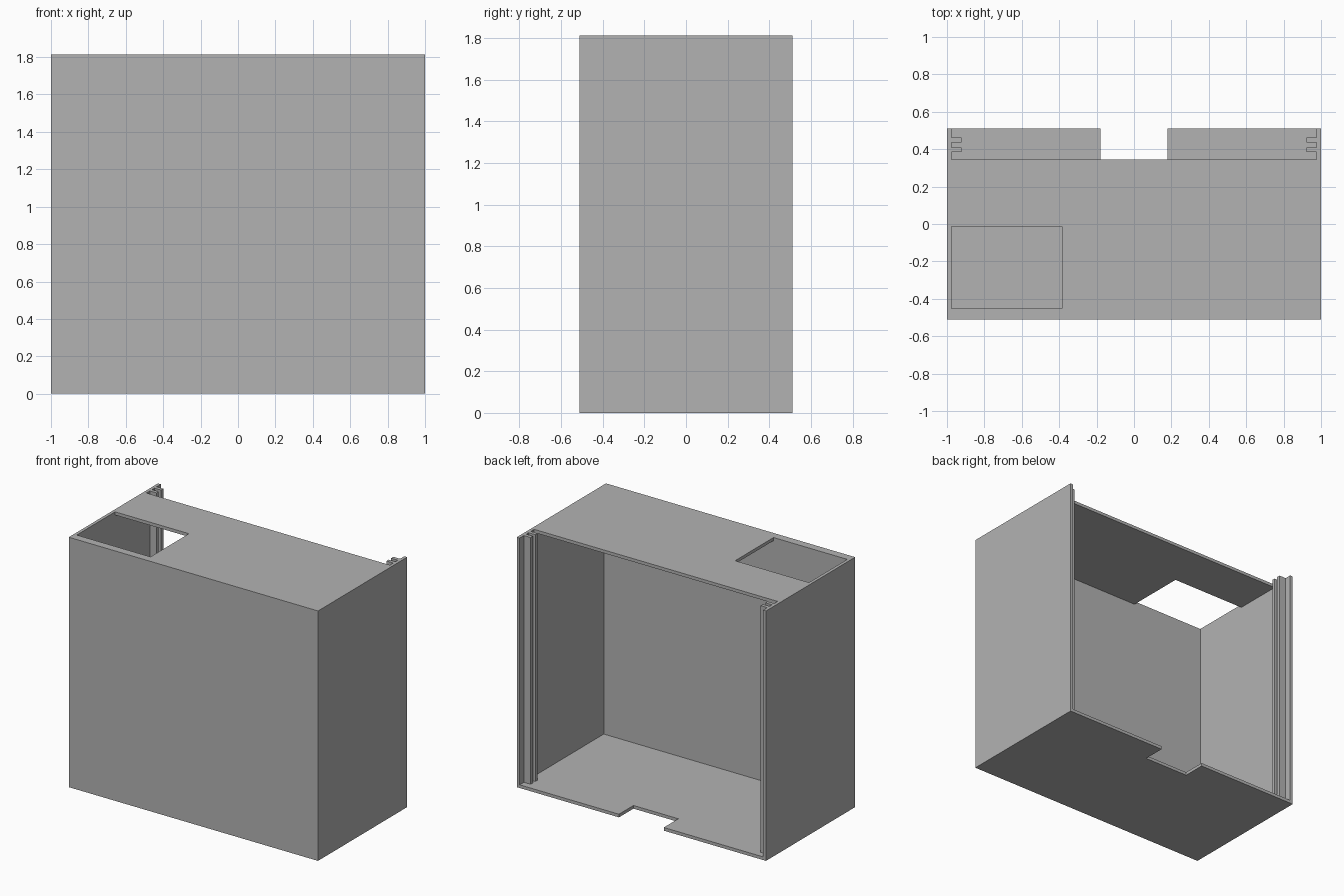
import bpy
import bmesh

cube = bpy.data.objects.get("Cube")
if cube:
    bpy.data.objects.remove(cube, do_unlink=True)

# Main dimensions
W, D, H = 1.0, 0.511, 1.813     # half width, half depth, height
T = 0.023                       # panel thickness
FRONT_IN = -0.453               # inner face of the thick front wall
TOP_BACK = 0.345                # rear edge of the top panel
NOTCH = 0.18                    # half width of the floor notch
OVER = 0.1                      # cutter overshoot

grey = bpy.data.materials.new("plain grey")
grey.use_nodes = True
colour = (0.45, 0.45, 0.45, 1)
grey.diffuse_color = colour
grey.node_tree.nodes["Principled BSDF"].inputs["Base Color"].default_value = colour


def box(name, x, y, z):
    """Block spanning the given (low, high) ranges."""
    bm = bmesh.new()
    bmesh.ops.create_cube(bm, size=1)
    for v in bm.verts:
        v.co = [r[0] if c < 0 else r[1] for c, r in zip(v.co, (x, y, z))]
    mesh = bpy.data.meshes.new(name)
    bm.to_mesh(mesh)
    bm.free()
    mesh.materials.append(grey)
    obj = bpy.data.objects.new(name, mesh)
    bpy.context.collection.objects.link(obj)
    return obj


def cut(target, *ranges):
    """Subtract a block from the target."""
    cutter = box("cutter", *ranges)
    cutter.hide_render = True
    mod = target.modifiers.new("cut", "BOOLEAN")
    mod.operation = "DIFFERENCE"
    mod.solver = "EXACT"
    mod.object = cutter
    bpy.context.view_layer.objects.active = target
    bpy.ops.object.modifier_apply(modifier=mod.name)
    bpy.data.objects.remove(cutter, do_unlink=True)


# Housing: hollow box, open at the back
housing = box("housing", (-W, W), (-D, D), (0, H))
inside = (-W + T, W - T)
cut(housing, inside, (FRONT_IN, D + OVER), (T, H - T))
# Set the top panel back from the rear opening
cut(housing, inside, (TOP_BACK, D + OVER), (H / 2, H + OVER))
# Rectangular opening in the top panel
cut(housing, (-W + T, -0.385), (FRONT_IN, -0.013), (H / 2, H + OVER))
# Notch in the rear edge of the floor
cut(housing, (-NOTCH, NOTCH), (TOP_BACK, D + OVER), (-OVER, H / 2))

# Pairs of vertical guide ribs forming a slot on each side wall
for side, sign in (("left", 1), ("right", -1)):
    for place, y in (("front", (0.384, 0.409)), ("rear", (0.437, 0.463))):
        x = sorted((sign * (W - T), sign * 0.923))
        box(f"{side}_{place}_guide_rib", x, y, (T, H))
